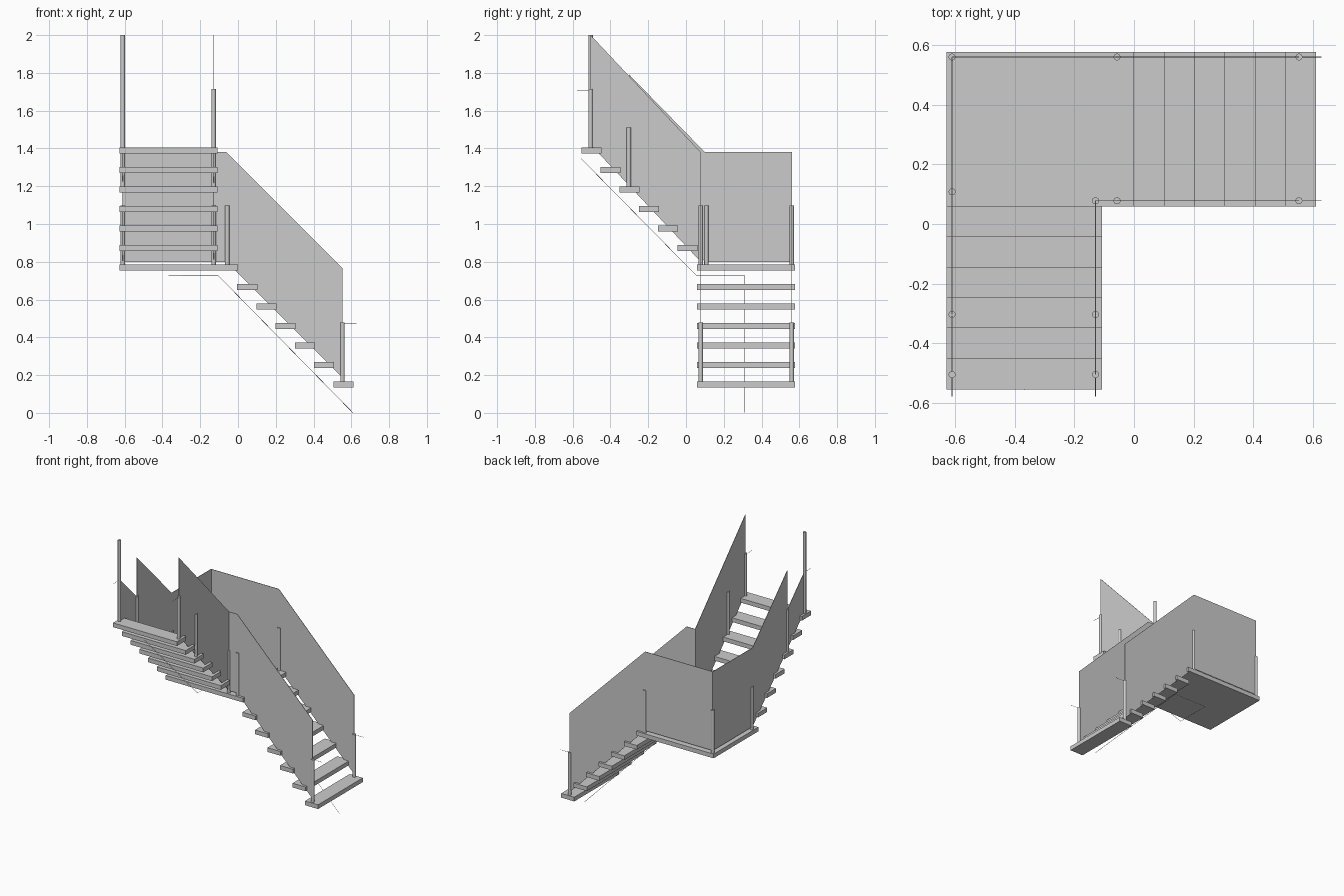
import bpy, bmesh, math
from mathutils import Vector

if "Cube" in bpy.data.objects:
    bpy.data.objects.remove(bpy.data.objects["Cube"])

RISE = 0.1033      # height between treads
GO = 0.1017        # distance between treads
TH = 0.031         # tread thickness
LAND = 0.785       # top of the landing


def finish(name, bm):
    bmesh.ops.recalc_face_normals(bm, faces=bm.faces)
    me = bpy.data.meshes.new(name)
    bm.to_mesh(me)
    bm.free()
    ob = bpy.data.objects.new(name, me)
    bpy.context.collection.objects.link(ob)
    return ob


def box(name, x0, x1, y0, y1, z0, z1):
    bm = bmesh.new()
    bmesh.ops.create_cube(bm, size=1)
    for v in bm.verts:
        v.co = ((x0 + x1) / 2 + v.co.x * (x1 - x0),
                (y0 + y1) / 2 + v.co.y * (y1 - y0),
                (z0 + z1) / 2 + v.co.z * (z1 - z0))
    return finish(name, bm)


def post(x, y, z0, z1):
    bpy.ops.mesh.primitive_cylinder_add(vertices=20, radius=0.0115, depth=z1 - z0,
                                        location=(x, y, (z0 + z1) / 2))
    bpy.context.object.name = "railing_post"
    bpy.ops.object.shade_smooth_by_angle()


def panel(name, axis, pos, outline, t=0.003):
    """Thin sheet standing at axis = pos; outline is (other axis, z)."""
    bm = bmesh.new()
    a = pos - t / 2
    pts = [(a, u, z) if axis == 'x' else (u, a, z) for u, z in outline]
    f = bm.faces.new([bm.verts.new(p) for p in pts])
    ext = bmesh.ops.extrude_face_region(bm, geom=[f])
    move = Vector((t, 0, 0)) if axis == 'x' else Vector((0, t, 0))
    for g in ext['geom']:
        if isinstance(g, bmesh.types.BMVert):
            g.co += move
    return finish(name, bm)


def wire(name, pts, r=0.0012):
    cu = bpy.data.curves.new(name, 'CURVE')
    cu.dimensions = '3D'
    cu.bevel_depth = r
    cu.bevel_resolution = 0
    sp = cu.splines.new('POLY')
    sp.points.add(len(pts) - 1)
    for p, c in zip(sp.points, pts):
        p.co = (*c, 1)
    ob = bpy.data.objects.new(name, cu)
    bpy.context.collection.objects.link(ob)


# landing and the two flights of open treads
box("landing", -0.628, 0.0, 0.058, 0.577, LAND - TH, LAND)
for i in range(6):
    z = LAND - RISE * (i + 1)
    x = GO * i - 0.004
    box("lower_tread", x, x + 0.106, 0.058, 0.577, z - TH, z)
    z = LAND + RISE * (i + 1)
    y = 0.06 - GO * i
    box("upper_tread", -0.628, -0.108, y - 0.106, y, z - TH, z)

# round posts
for y in (0.56, 0.078):
    post(0.553, y, 0.165, 0.478)
    post(-0.057, y, LAND, 1.098)
post(-0.61, 0.56, LAND, 1.098)
post(-0.61, 0.108, LAND, 1.098)
post(-0.129, 0.078, LAND, 1.098)
for x in (-0.61, -0.129):
    post(x, -0.303, 1.198, 1.51)
post(-0.61, -0.505, 1.405, 2.0)
post(-0.129, -0.505, 1.405, 1.715)

# balustrade sheets along the lower flight
for name, y, xe in (("lower_outer_panel", 0.56, -0.61), ("lower_inner_panel", 0.078, -0.129)):
    panel(name, 'y', y, [(xe, 0.8), (-0.06, 0.8), (0.553, 0.185),
                         (0.553, 0.765), (-0.06, 1.38), (xe, 1.38)])

# balustrade sheets along the upper flight; the outer one steps down at the end
panel("upper_outer_panel", 'x', -0.61,
      [(0.56, 0.8), (0.1, 0.8), (-0.505, 1.42), (-0.505, 1.71), (-0.303, 1.505),
       (-0.303, 1.793), (0.1, 1.38), (0.56, 1.38)])
panel("upper_inner_panel", 'x', -0.129,
      [(0.078, 0.8), (-0.505, 1.42), (-0.505, 2.0), (0.078, 1.38)])

# thin rails through the post tops
for name, x, y, mid in (("outer_rail", -0.61, 0.56, 0.108), ("inner_rail", -0.129, 0.078, 0.07)):
    wire(name, [(0.628, y, 0.475), (0.553, y, 0.475), (-0.057, y, 1.095), (x, y, 1.095),
                (x, mid, 1.095), (x, -0.505, 1.705), (x, -0.578, 1.705)])

# thin centre line under the stairs
wire("centre_string", [(0.608, 0.312, 0.001), (-0.105, 0.312, 0.727), (-0.368, 0.312, 0.727),
                       (-0.368, 0.055, 0.727), (-0.368, -0.556, 1.347)])
